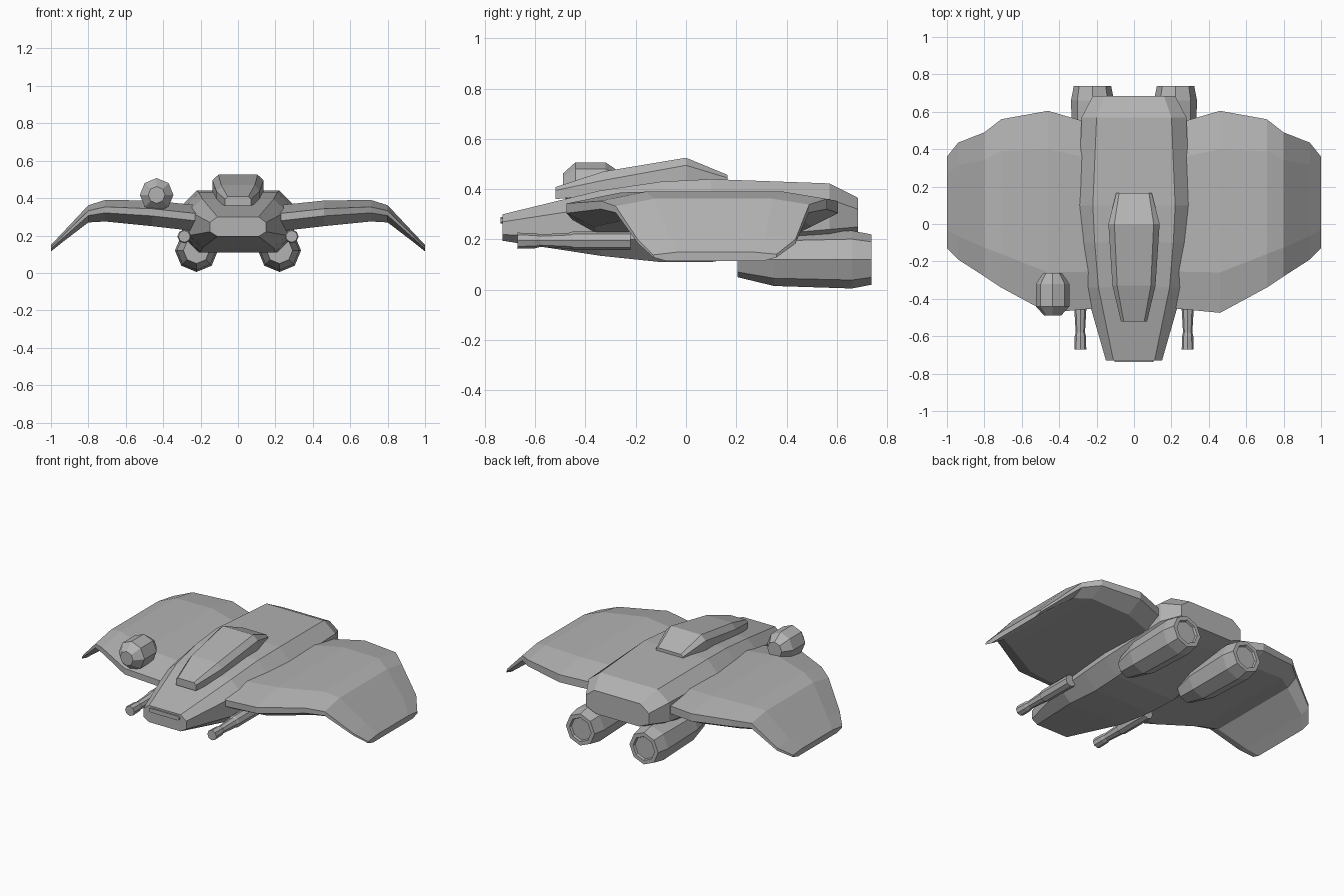
import bpy, bmesh, math

if "Cube" in bpy.data.objects:
    bpy.data.objects.remove(bpy.data.objects["Cube"])

grey = bpy.data.materials.new("hull grey")
grey.diffuse_color = (0.45, 0.45, 0.45, 1)
grey.use_nodes = True
grey.node_tree.nodes["Principled BSDF"].inputs["Base Color"].default_value = grey.diffuse_color


def loft(name, rings):
    """Skin a list of equal-length point rings and cap both ends."""
    bm = bmesh.new()
    vs = [[bm.verts.new(p) for p in r] for r in rings]
    n = len(vs[0])
    for a, b in zip(vs, vs[1:]):
        for i in range(n):
            j = (i + 1) % n
            bm.faces.new((a[i], a[j], b[j], b[i]))
    bm.faces.new(vs[0])
    bm.faces.new(vs[-1])
    bmesh.ops.recalc_face_normals(bm, faces=bm.faces[:])
    me = bpy.data.meshes.new(name)
    bm.to_mesh(me)
    bm.free()
    me.materials.append(grey)
    ob = bpy.data.objects.new(name, me)
    bpy.context.collection.objects.link(ob)
    return ob


def turned(name, cx, cz, profile, n=8):
    """Faceted body of revolution along y from (y, radius) pairs."""
    ang = [2 * math.pi * i / n for i in range(n)]
    return loft(name, [[(cx + r * math.cos(t), y, cz + r * math.sin(t)) for t in ang]
                       for y, r in profile])


def symmetric(y, half):
    """Ring at y from right-hand (x, z) points listed top to bottom."""
    return [(x, y, z) for x, z in half] + [(-x, y, z) for x, z in reversed(half)]


# Fuselage: y, top width, top z, side width, shoulder z, lower z, belly width, belly z
hull = [(-0.73, .11, .30, .15, .27, .22, .11, .195),
        (-0.34, .19, .395, .262, .33, .20, .19, .135),
        (-0.10, .21, .43, .285, .35, .20, .20, .11),
        (0.10, .22, .44, .30, .36, .20, .21, .11),
        (0.57, .20, .423, .28, .36, .24, .18, .19),
        (0.685, .16, .365, .22, .32, .25, .15, .22)]
loft("fuselage", [symmetric(y, [(a, zt), (w, zs), (w, zl), (b, zb)])
                  for y, a, zt, w, zs, zl, b, zb in hull])

# Canopy: y, top width, top z, side width, side z, base z
canopy = [(-0.52, .055, .408, .07, .395, .36),
          (-0.33, .09, .470, .115, .435, .38),
          (0.0, .105, .525, .137, .495, .42),
          (0.165, .08, .457, .095, .445, .42)]
loft("canopy", [symmetric(y, [(a, zt), (w, zs), (w, zb)]) for y, a, zt, w, zs, zb in canopy])

# Nose slot plate
slot = [(.095, .289), (.105, .283), (.105, .269), (.095, .263)]
loft("nose_slot", [symmetric(y, slot) for y in (-0.738, -0.729)])

# Wing stations: x, front y, rear y, top z, bottom z
wing = [(0.20, -.45, .53, .36, .22),
        (0.46, -.475, .605, .387, .25),
        (0.71, -.34, .56, .39, .275),
        (0.80, -.28, .49, .362, .27),
        (0.94, -.19, .435, .213, .163),
        (1.00, -.13, .36, .15, .115)]


def wing_ring(s, x, f, r, zt, zb):
    t, c = zt - zb, r - f
    pts = [(f, zt - .32 * t), (f + .2 * c, zt), (r - .19 * c, zt), (r, zt - .25 * t),
           (r, zb + .4 * t), (r - .1 * c, zb), (f + .1 * c, zb), (f, zb + .4 * t)]
    return [(s * x, y, z) for y, z in pts]


for side, s in (("left", -1), ("right", 1)):
    loft(side + "_wing", [wing_ring(s, *st) for st in wing])
    # Engine pod with a recessed nozzle
    turned(side + "_engine", s * .222, .12,
           [(.205, .07), (.35, .105), (.66, .115), (.738, .1), (.738, .075), (.725, .07)])
    # Gun barrel with a flared muzzle
    turned(side + "_gun", s * .287, .195,
           [(-.67, .032), (-.6, .03), (-.58, .025), (-.46, .032), (-.45, .037), (-.22, .037)])

# Pod on top of one wing
turned("wing_pod", -.435, .417, [(-.49, .045), (-.44, .09), (-.32, .09), (-.262, .05)])
